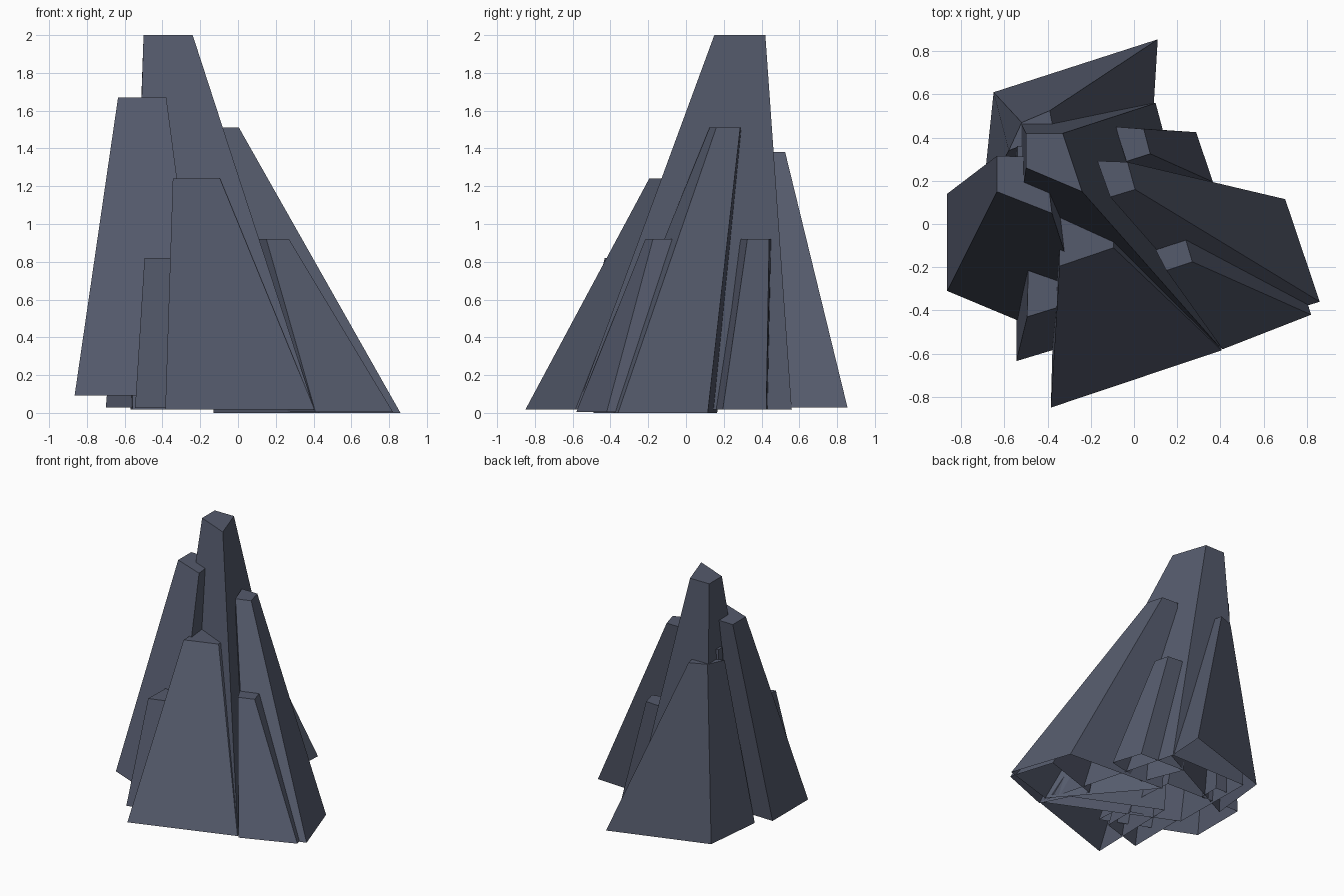
import bpy, bmesh

slate = bpy.data.materials.new("slate_rock")
slate.diffuse_color = (0.09, 0.103, 0.15, 1)


def spire(name, z0, base, z1, top):
    """Tapered four-sided rock, open underneath; outlines run in the same order."""
    bm = bmesh.new()
    lo = [bm.verts.new((x, y, z0)) for x, y in base]
    hi = [bm.verts.new((x, y, z1)) for x, y in top]
    bm.faces.new(hi)
    n = len(lo)
    for i in range(n):
        j = (i + 1) % n
        bm.faces.new((lo[i], lo[j], hi[j], hi[i]))
    mesh = bpy.data.meshes.new(name)
    bm.to_mesh(mesh)
    bm.free()
    mesh.materials.append(slate)
    ob = bpy.data.objects.new(name, mesh)
    bpy.context.collection.objects.link(ob)


# Outlines: front left, front right, back right, back left
# Main peak
spire("main_peak", 0.018, [(-.56, -.14), (.405, -.58), (.10, .56), (-.57, .555)],
      2.0, [(-.50, .26), (-.24, .15), (-.33, .42), (-.50, .42)])
# Large side peaks
spire("left_peak", 0.092, [(-.865, -.31), (-.17, -.60), (-.22, .12), (-.865, .14)],
      1.67, [(-.635, .15), (-.38, .05), (-.41, .31), (-.635, .315)])
spire("right_peak", 0.0, [(.43, -.49), (.86, -.36), (.70, .115), (-.13, .165)],
      1.51, [(-.11, .125), (.005, .16), (-.03, .287), (-.17, .292)])
spire("back_peak", 0.028, [(-.70, .13), (.09, .53), (.11, .855), (-.65, .61)],
      1.38, [(-.58, .34), (-.37, .42), (-.39, .525), (-.52, .47)])
spire("front_peak", 0.018, [(-.385, -.85), (.405, -.585), (.40, -.43), (-.365, -.09)],
      1.24, [(-.345, -.195), (-.095, -.11), (-.095, -.055), (-.345, .05)])
# Small flanking spires
spire("right_small_spire", 0.005, [(.41, -.58), (.82, -.42), (.71, -.07), (.23, -.23)],
      0.92, [(.15, -.215), (.27, -.175), (.24, -.075), (.10, -.12)])
spire("back_right_small_spire", 0.018, [(.03, .12), (.365, .195), (.288, .425), (-.10, .44)],
      0.92, [(-.035, .29), (.075, .325), (.045, .44), (-.085, .45)])
spire("front_left_small_spire", 0.025, [(-.545, -.635), (-.20, -.53), (-.20, -.28), (-.54, -.16)],
      0.82, [(-.495, -.43), (-.35, -.385), (-.35, -.265), (-.49, -.215)])
spire("notch_spire", 0.028, [(-.56, .22), (-.46, .22), (-.46, .38), (-.56, .38)],
      1.46, [(-.54, .31), (-.50, .31), (-.50, .36), (-.54, .36)])
